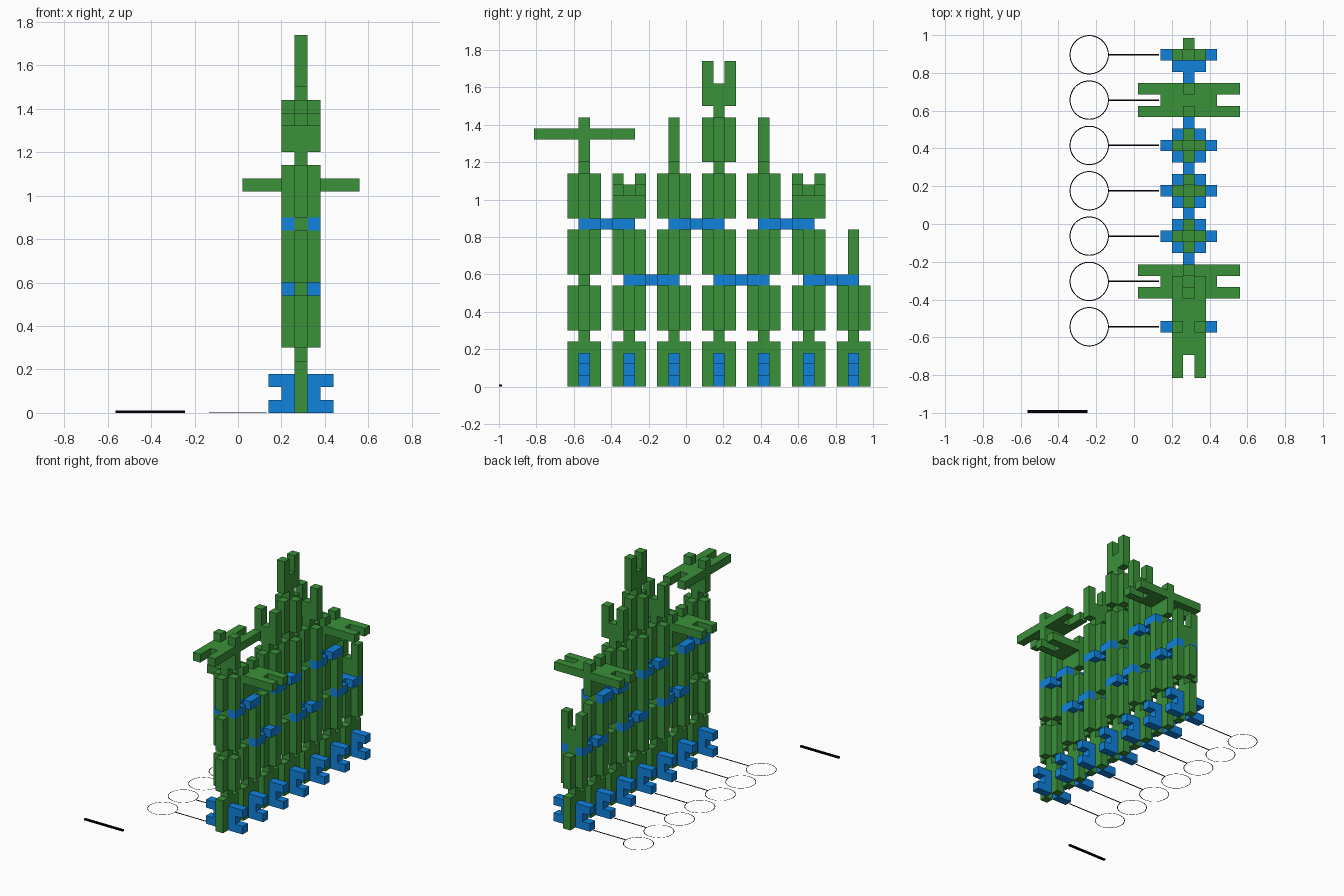
import bpy, bmesh
from mathutils import Matrix, Vector

if "Cube" in bpy.data.objects:
    bpy.data.objects.remove(bpy.data.objects["Cube"])

U = 0.06                      # slot width = board thickness
CX, Y0, STEP = 0.29, -0.544, 0.24
X, Y, Z = Vector((1, 0, 0)), Vector((0, 1, 0)), Vector((0, 0, 1))


def material(name, rgb):
    m = bpy.data.materials.new(name)
    m.diffuse_color = (*rgb, 1)
    m.use_nodes = True
    m.node_tree.nodes["Principled BSDF"].inputs["Base Color"].default_value = m.diffuse_color
    return m


GREEN = material("green", (0.042, 0.285, 0.042))
BLUE = material("blue", (0.005, 0.223, 0.72))
BLACK = material("black", (0, 0, 0))


def make_object(name, bm, mat):
    bmesh.ops.recalc_face_normals(bm, faces=bm.faces)
    mesh = bpy.data.meshes.new(name)
    bm.to_mesh(mesh)
    bm.free()
    mesh.materials.append(mat)
    obj = bpy.data.objects.new(name, mesh)
    bpy.context.collection.objects.link(obj)
    return obj


def board(name, centre, along, across, arm, mat):
    """Flat slotted board: a notch in each end and in the middle of each long side.
    arm is the depth of the end notches; the solid blocks are equally long."""
    t, w, half = U / 2, 1.5 * U, U / 2 + 2 * arm
    q = [(half - arm, t), (half, t), (half, w), (t, w), (t, t)]
    outline = (q + [(-x, y) for x, y in reversed(q)]
               + [(-x, -y) for x, y in q] + [(x, -y) for x, y in reversed(q)])
    normal = along.cross(across)
    bm = bmesh.new()
    c = Vector(centre)
    face = bm.faces.new([bm.verts.new(c + along * x + across * y - normal * t)
                         for x, y in outline])
    ext = bmesh.ops.extrude_face_region(bm, geom=[face])
    bmesh.ops.translate(bm, vec=normal * U,
                        verts=[v for v in ext["geom"] if isinstance(v, bmesh.types.BMVert)])
    return make_object(name, bm, mat)


def bar(name, x0, x1, y0, y1, height):
    bm = bmesh.new()
    bmesh.ops.create_cube(bm, size=1, matrix=Matrix.Translation(
        ((x0 + x1) / 2, (y0 + y1) / 2, height / 2)) @ Matrix.Diagonal((x1 - x0, y1 - y0, height, 1)))
    make_object(name, bm, BLACK)


def ring(name, x, y, outer, inner, segments=48):
    bm = bmesh.new()
    loops = []
    for r in (inner, outer):
        loops.append(bmesh.ops.create_circle(bm, segments=segments, radius=r,
                     matrix=Matrix.Translation((x, y, 0.001)))["verts"])
    for i in range(segments):
        j = (i + 1) % segments
        bm.faces.new((loops[0][i], loops[1][i], loops[1][j], loops[0][j]))
    make_object(name, bm, BLACK)


# Columns: upright boards alternate facing, each rising half a board
LEVELS = [4, 3, 4, 5, 4, 3, 2]
for i, count in enumerate(LEVELS):
    y = Y0 + STEP * i
    n = i + 1
    for k in range(count):
        board(f"column_{n}_board_{k + 1}", (CX, y, 0.27 + 0.30 * k), Z,
              Y if k % 2 == 0 else X, 2 * U, GREEN)
    # Blue foot in the bottom slot
    board(f"column_{n}_foot", (CX, y, 0.09), X, Z, U, BLUE)
    # Position marker: ring and leader line
    ring(f"marker_ring_{n}", -0.237, y, 0.104, 0.099)
    bar(f"marker_line_{n}", -0.133, 0.132, y - 0.004, y + 0.004, 0.002)

# Blue links between neighbouring columns
for z, starts in ((0.57, (1, 3, 5)), (0.87, (0, 2, 4))):
    for i in starts:
        board(f"link_{i + 1}_{i + 2}", (CX, Y0 + STEP * (i + 0.5), z), Y, X, U, BLUE)

# Flat boards resting in the top slots
for i in (1, 5):
    board(f"cross_arm_{i + 1}", (CX, Y0 + STEP * i, 1.05), X, Y, 2 * U, GREEN)
board("end_arm", (CX, Y0, 1.35), Y, X, 2 * U, GREEN)

# Plain base line at the front corner
bar("front_base_line", -0.565, -0.245, -1.0, -0.985, 0.012)
